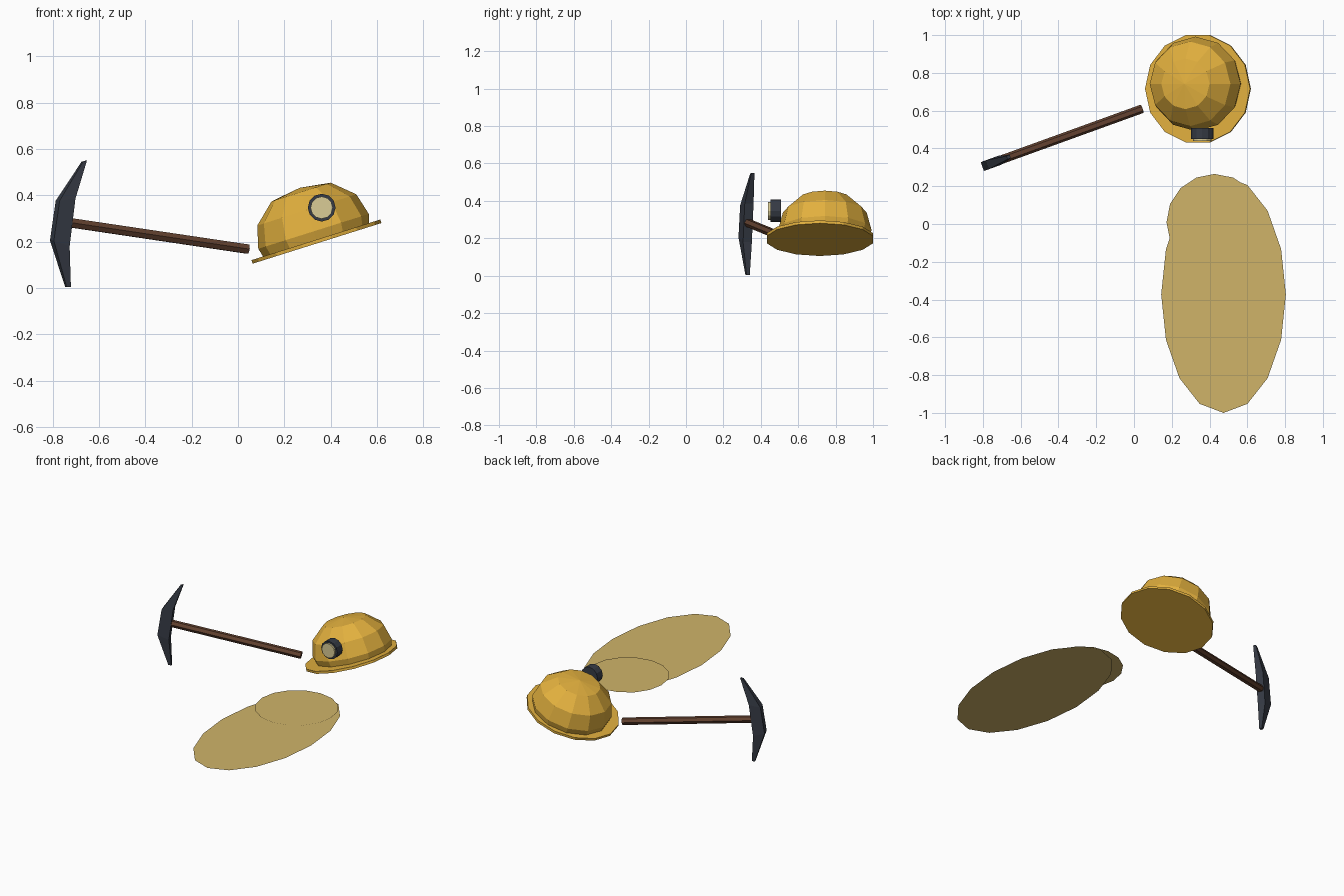
import bpy, bmesh, math
from mathutils import Vector, Matrix

if "Cube" in bpy.data.objects:
    bpy.data.objects.remove(bpy.data.objects["Cube"])


def material(name, r, g, b):
    def lin(c):
        c /= 255
        return c / 12.92 if c <= 0.04045 else ((c + 0.055) / 1.055) ** 2.4
    m = bpy.data.materials.new(name)
    m.diffuse_color = (lin(r), lin(g), lin(b), 1)
    m.use_nodes = True
    m.node_tree.nodes["Principled BSDF"].inputs["Base Color"].default_value = m.diffuse_color
    return m


YELLOW = material("helmet_yellow", 226, 176, 62)
SAND = material("sand", 208, 180, 105)
WOOD = material("dark_wood", 100, 66, 48)
IRON = material("dark_iron", 54, 59, 69)
LENS = material("pale_lens", 218, 204, 150)


def make(name, sections, mat, matrix=Matrix(), closed=True):
    """Loft equal-length loops of points and cap both ends."""
    bm = bmesh.new()
    loops = [[bm.verts.new(p) for p in s] for s in sections]
    for a, b in zip(loops, loops[1:]):
        for i in range(len(a)):
            j = (i + 1) % len(a)
            bm.faces.new((a[i], a[j], b[j], b[i]))
    bm.faces.new(loops[-1])
    if len(loops) > 1:
        bm.faces.new(loops[0][::-1])
        bmesh.ops.remove_doubles(bm, verts=bm.verts, dist=1e-5)
        bmesh.ops.recalc_face_normals(bm, faces=bm.faces)
    me = bpy.data.meshes.new(name)
    bm.to_mesh(me)
    bm.free()
    me.materials.append(mat)
    ob = bpy.data.objects.new(name, me)
    ob.matrix_world = matrix
    bpy.context.collection.objects.link(ob)
    return ob


def ring(n, rx, z, ry=None, turn=0):
    ry = ry or rx
    return [(rx * math.cos(math.tau * i / n + turn),
             ry * math.sin(math.tau * i / n + turn), z) for i in range(n)]


def lathe(name, n, profile, mat, matrix, turn=0):
    return make(name, [ring(n, r, z, turn=turn) for r, z in profile], mat, matrix)


# Helmet, tipped up on its right side
tilt = Matrix.Rotation(math.radians(-17.5), 4, 'Y')
lathe("helmet_brim", 14, [(0.2915, 0), (0.2915, 0.016)], YELLOW,
      Matrix.Translation((0.341, 0.716, 0.193)) @ tilt)
lathe("helmet_dome", 12,
      [(0.24, 0.012), (0.25, 0.05), (0.224, 0.147), (0.134, 0.228), (0.002, 0.247)],
      YELLOW, Matrix.Translation((0.341, 0.742, 0.197)) @ tilt)

# Head lamp facing forward
face = Matrix.Translation((0.361, 0.507, 0.347)) @ Matrix.Rotation(math.pi / 2, 4, 'X')
lathe("lamp_body", 12, [(0.06, 0), (0.06, 0.056)], IRON, face)
lathe("lamp_lens", 12, [(0.048, 0.05), (0.048, 0.068)], LENS, face)

# Pickaxe handle
start, end = Vector((-0.745, 0.325, 0.285)), Vector((0.043, 0.61, 0.168))
axis = end - start
lathe("pick_handle", 6, [(0.023, 0), (0.023, axis.length)], WOOD,
      Matrix.Translation(start) @ axis.to_track_quat('Z', 'Y').to_matrix().to_4x4())

# Pickaxe head: rectangular sections (outer x, outer z, inner x, inner z, half width)
flat = Vector((axis.x, axis.y, 0)).normalized()
side = Vector((-flat.y, flat.x, 0))
sections = []
for xo, zo, xi, zi, w in [(-0.742, 0.004, -0.724, 0.004, 0.009),
                          (-0.803, 0.205, -0.735, 0.18, 0.025),
                          (-0.778, 0.377, -0.71, 0.385, 0.025),
                          (-0.672, 0.545, -0.655, 0.55, 0.009)]:
    loop = []
    for x, z, s in [(xo, zo, -w), (xi, zi, -w), (xi, zi, w), (xo, zo, w)]:
        p = start + flat * ((x - start.x) / flat.x) + side * s
        loop.append((p.x, p.y, z))
    sections.append(loop)
make("pick_head", sections, IRON)

# Sand patches
make("large_sand_patch", [ring(16, 0.33, 0, 0.627)], SAND,
     Matrix.Translation((0.474, -0.373, 0.142)))
make("small_sand_patch", [ring(16, 0.255, 0)], SAND,
     Matrix.Translation((0.427, 0.01, 0.147)))
